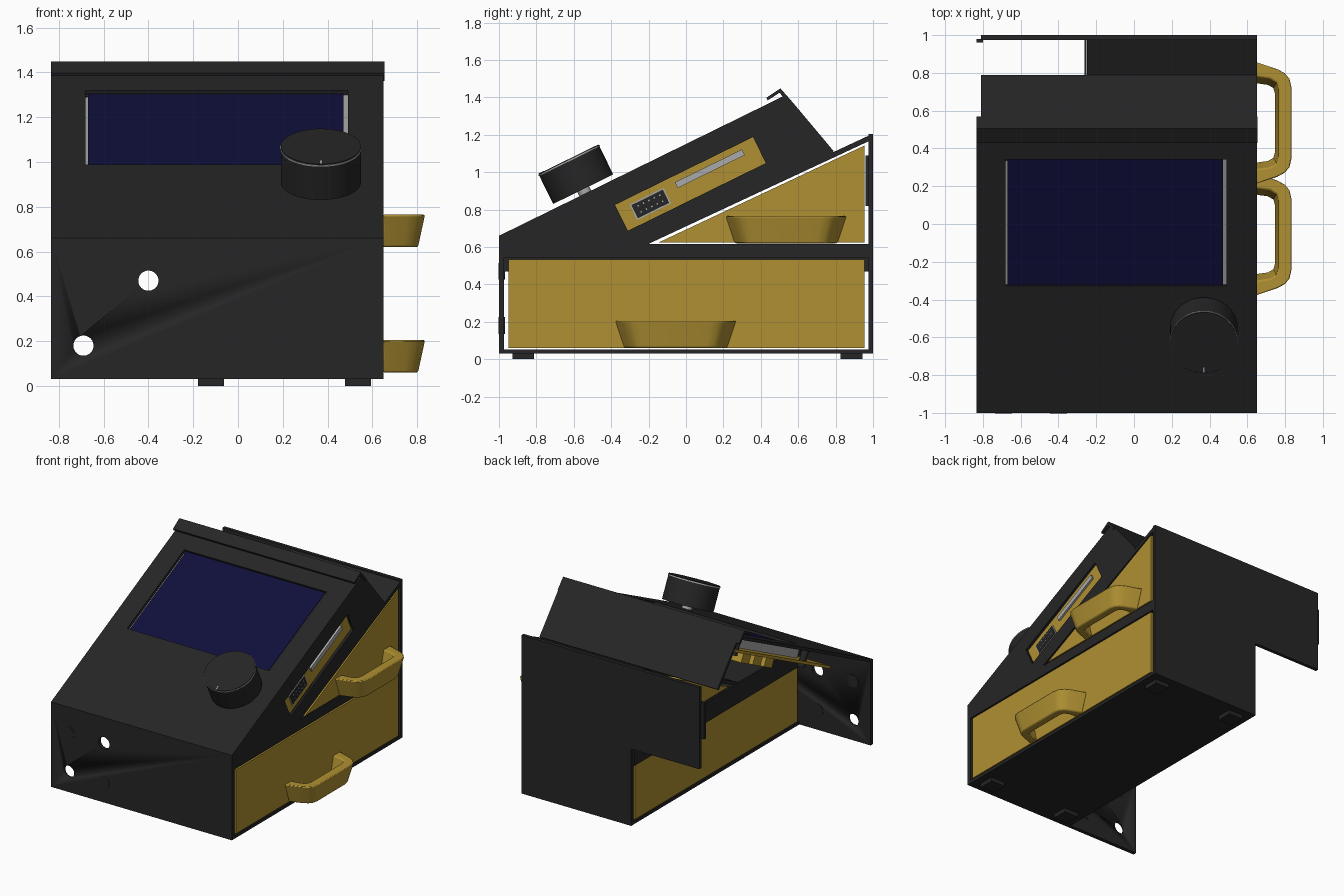
import bpy, bmesh, math
from mathutils import Matrix

if "Cube" in bpy.data.objects:
    bpy.data.objects.remove(bpy.data.objects["Cube"])


def material(name, rgb):
    m = bpy.data.materials.new(name)
    m.diffuse_color = (*rgb, 1)
    m.use_nodes = True
    m.node_tree.nodes["Principled BSDF"].inputs["Base Color"].default_value = m.diffuse_color
    return m


BLACK = material("black_plastic", (0.019, 0.019, 0.019))
GOLD = material("gold_plastic", (0.43, 0.28, 0.032))
BLUE = material("screen_blue", (0.005, 0.005, 0.045))
GREY = material("grey_metal", (0.40, 0.40, 0.40))

# Local frame of the sloped top: y runs up the slope, z is its normal
SLOPE = Matrix.Translation((0, -1, 0.66)) @ Matrix.Rotation(math.atan(0.491), 4, 'X')
# Local frame of the front: x, height, outward
FRONT = Matrix.Rotation(math.pi / 2, 4, 'X')
WORLD = Matrix.Identity(4)


def loft(name, ring_a, ring_b, mat, frame=WORLD):
    """Closed solid between two matching outlines."""
    bm = bmesh.new()
    a = [bm.verts.new(p) for p in ring_a]
    b = [bm.verts.new(p) for p in ring_b]
    n = len(a)
    bm.faces.new(a)
    bm.faces.new(b[::-1])
    for i in range(n):
        j = (i + 1) % n
        bm.faces.new((a[j], a[i], b[i], b[j]))
    bmesh.ops.recalc_face_normals(bm, faces=bm.faces)
    bm.transform(frame)
    me = bpy.data.meshes.new(name)
    bm.to_mesh(me)
    bm.free()
    me.materials.append(mat)
    me.shade_smooth()
    me.set_sharp_from_angle(angle=0.6)
    ob = bpy.data.objects.new(name, me)
    bpy.context.collection.objects.link(ob)
    return ob


def prism(name, pts, x0, x1, mat):
    """Side profile (y, z) extruded along x."""
    return loft(name, [(x0, y, z) for y, z in pts], [(x1, y, z) for y, z in pts], mat)


def box(name, x0, x1, y0, y1, z0, z1, mat, frame=WORLD):
    q = [(x0, y0), (x1, y0), (x1, y1), (x0, y1)]
    return loft(name, [(x, y, z0) for x, y in q], [(x, y, z1) for x, y in q], mat, frame)


def disc(name, x, y, z0, z1, r, mat, frame=WORLD, n=48):
    c = [(x + r * math.cos(2 * math.pi * i / n), y + r * math.sin(2 * math.pi * i / n)) for i in range(n)]
    return loft(name, [(*p, z0) for p in c], [(*p, z1) for p in c], mat, frame)


def cut(target, cutter):
    mod = target.modifiers.new("cut", 'BOOLEAN')
    mod.operation = 'DIFFERENCE'
    mod.solver = 'EXACT'
    mod.object = cutter
    bpy.context.view_layer.objects.active = target
    bpy.ops.object.modifier_apply(modifier=mod.name)
    bpy.data.objects.remove(cutter)


L, R, BOX_L = -0.835, 0.65, -0.25

# Bent cover: front plate and sloped top
cover = prism("cover", [(-1, 0.03), (-1, 0.66), (0.52, 1.406), (0.53, 1.386),
                        (-0.972, 0.648), (-0.972, 0.03)], L, R, BLACK)
cut(cover, box("cutter", -0.68, 0.49, 0.747, 1.494, -0.06, 0.06, BLACK, SLOPE))
for x, z in ((-0.69, 0.18), (-0.40, 0.47)):
    cut(cover, disc("cutter", x, z, 0.9, 1.1, 0.045, BLACK, FRONT))
for x, z in ((-0.69, 0.47), (-0.40, 0.18)):
    disc("front_plug", x, z, 0.968, 1.002, 0.045, BLACK, FRONT)

# Right side wall with a sloped slot window
side = prism("side_wall", [(-0.975, 0.545), (-0.975, 0.65), (0.5, 1.388), (0.525, 1.415), (0.785, 1.11),
                           (0.785, 1.08), (-0.20, 0.617), (0.975, 0.617), (0.975, 0.545)], 0.63, R, BLACK)
cut(side, box("cutter", 0.5, 0.8, 0.63, 1.452, -0.28, -0.125, BLACK, SLOPE))

# Rear lid with a hooked lip
prism("lid_lip", [(0.43, 1.398), (0.505, 1.448), (0.57, 1.374), (0.553, 1.362),
                  (0.50, 1.425), (0.437, 1.384)], L, 0.655, BLACK)
prism("lid_back", [(0.57, 1.374), (0.79, 1.112), (0.773, 1.1), (0.553, 1.362)], -0.81, R, BLACK)

# Case: floor, shelf, sloped divider, left rail, back plate
box("floor", BOX_L, R, -0.975, 0.98, 0.03, 0.052, BLACK)
box("shelf", BOX_L, 0.63, -0.975, 0.98, 0.545, 0.617, BLACK)
prism("sloped_divider", [(-0.25, 0.617), (-0.21, 0.642), (0.98, 1.197), (0.98, 1.167), (-0.20, 0.617)],
      BOX_L, R, BLACK)
box("left_rail", BOX_L - 0.012, BOX_L - 0.002, -0.975, 0.98, 0.47, 0.617, BLACK)
back = [(R, 0.03), (R, 1.205), (-0.81, 1.205), (-0.81, 0.60), (BOX_L, 0.60), (BOX_L, 0.03)]
loft("back_plate", [(x, 0.975, z) for x, z in back], [(x, 1, z) for x, z in back], BLACK)
box("back_tab", L, -0.80, 0.96, 0.98, 0.82, 1.09, BLACK)
for x in (-0.12, 0.535):
    for y in (-0.87, 0.885):
        box("foot", x - 0.058, x + 0.058, y - 0.058, y + 0.058, 0, 0.032, BLACK)

# Drawers: end plates, floor and walls
lower = [(-0.95, 0.06), (0.955, 0.06), (0.955, 0.534), (-0.95, 0.534)]
upper = [(-0.145, 0.625), (0.955, 0.625), (0.955, 1.143)]
for name, pts in (("lower_drawer", lower), ("upper_drawer", upper)):
    prism(name + "_front", pts, 0.62, R, GOLD)
    prism(name + "_end", pts, BOX_L, BOX_L + 0.03, GOLD)
    y0, z0 = pts[0]
    box(name + "_floor", BOX_L + 0.03, 0.62, y0 + 0.06, 0.955, z0, z0 + 0.02, GOLD)
    box(name + "_rear_wall", BOX_L + 0.03, 0.62, 0.93, 0.955, z0, pts[2][1] - 0.015, GOLD)
box("lower_drawer_near_wall", BOX_L + 0.03, 0.62, -0.95, -0.925, 0.06, 0.534, GOLD)


# Flared loop handles
def handle(name, yc, z0):
    outer = [(0.645, 0.325), (0.76, 0.287), (0.80, 0.265), (0.825, 0.235), (0.835, 0.19)]
    inner = [(0.765, 0.18), (0.755, 0.215), (0.72, 0.235), (0.645, 0.245)]
    half = outer + [(x, -y) for x, y in outer[::-1]]
    ring = half + [(x, -y) for x, y in inner[::-1]] + inner
    top = [(x, yc + y, z0 + 0.145) for x, y in ring]
    low = [(R + (x - R) * 0.83, yc + y * 0.85, z0) for x, y in ring]
    ob = loft(name, top, low, GOLD)
    mod = ob.modifiers.new("soft_edges", 'BEVEL')
    mod.width = 0.008
    mod.segments = 2
    mod.limit_method = 'ANGLE'
    mod.angle_limit = 0.9


handle("lower_handle", -0.055, 0.06)
handle("upper_handle", 0.535, 0.62)

# Screen module and circuit board under the slope
box("screen_body", -0.70, 0.51, 0.73, 1.51, -0.095, -0.024, GREY, SLOPE)
box("screen", -0.67, 0.47, 0.747, 1.494, -0.03, -0.016, BLUE, SLOPE)
box("circuit_board", -0.72, 0.60, 0.32, 1.56, -0.125, -0.105, GOLD, SLOPE)
for u in (0.85, 1.0, 1.15):
    box("board_socket", -0.60, -0.35, u, u + 0.10, -0.20, -0.125, GOLD, SLOPE)
for u in (0.62, 1.50):
    for x in (-0.68, 0.55):
        disc("board_post", x, u, -0.15, -0.02, 0.025, BLACK, SLOPE, 16)

# Slot panel behind the side window, card and connector
box("slot_panel", 0.60, 0.625, 0.61, 1.47, -0.295, -0.11, GOLD, SLOPE)
box("memory_card", 0.45, 0.640, 0.97, 1.37, -0.192, -0.158, GREY, SLOPE)
box("connector_rim", 0.60, 0.630, 0.70, 0.903, -0.25, -0.158, GREY, SLOPE)
box("connector", 0.60, 0.634, 0.708, 0.895, -0.243, -0.165, BLACK, SLOPE)
for i in range(5):
    for n in (-0.224, -0.188):
        u = 0.735 + i * 0.032
        box("connector_pin", 0.62, 0.638, u, u + 0.008, n, n + 0.008, GREY, SLOPE)

# Dial knob
disc("knob_shaft", 0.37, 0.514, -0.11, 0.04, 0.035, GREY, SLOPE, 24)
disc("knob", 0.37, 0.514, 0.025, 0.204, 0.179, BLACK, SLOPE, 64)
disc("knob_rim", 0.37, 0.514, 0.192, 0.199, 0.182, GREY, SLOPE, 64)
box("knob_mark", 0.366, 0.374, 0.338, 0.368, 0.19, 0.206, GREY, SLOPE)
